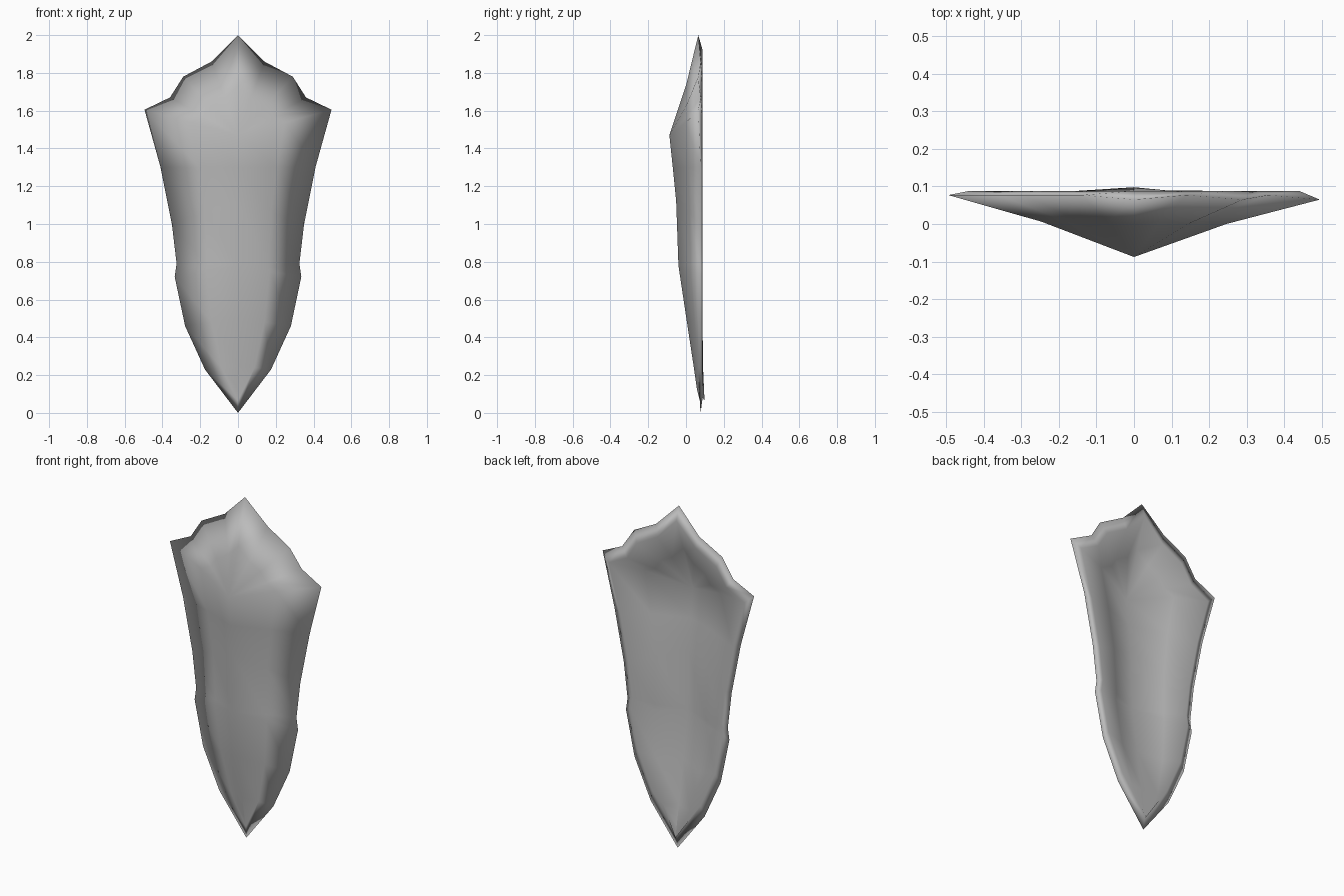
import bpy
import bmesh
from mathutils import Vector

cube = bpy.data.objects.get("Cube")
if cube:
    bpy.data.objects.remove(cube, do_unlink=True)

grey = bpy.data.materials.new("plain grey")
grey.use_nodes = True
colour = (0.5, 0.5, 0.5, 1)
grey.diffuse_color = colour
grey.node_tree.nodes["Principled BSDF"].inputs["Base Color"].default_value = colour

# Half outline from the top point to the bottom tip: x, z
OUTLINE = [(0, 2), (.14, 1.86), (.29, 1.78), (.36, 1.67), (.495, 1.605), (.41, 1.3),
           (.35, 1), (.325, .79), (.335, .72), (.28, .46), (.175, .23), (0, 0)]
# Point on the centre ridge that each outline point runs to: y, z
RIDGE = [(-.088, 1.47)] * 5 + [(-.07, 1.3), (-.052, 1.12), (-.04, .78), (-.04, .78),
                               (.002, .5), (.04, .25), (.057, .13)]
DIPPED = (0, 2, 4)      # outline points set slightly forward on one side
RIM_Y = .088
THICKNESS = .025


def stations():
    """Outline, middle and ridge points, all the way round."""
    last = len(OUTLINE) - 1
    order = [(i, 1) for i in range(last + 1)] + [(i, -1) for i in range(last - 1, 0, -1)]
    for i, side in order:
        x, z = OUTLINE[i]
        dipped = i == 0 or (side > 0 and i in DIPPED)
        edge = Vector((x * side, .065 if dipped else .077, z))
        ridge = Vector((0, *RIDGE[i]))
        middle = edge.lerp(ridge, .5)
        middle.y += .012 if i < 5 else .006
        yield edge, middle, ridge


def inset(p):
    return Vector((p.x * .89, RIM_Y, 1 + (p.z - 1) * .92))


# Each section runs from the front ridge, round the rim, to the hollow back
back = Vector((0, THICKNESS, 0))
bm = bmesh.new()
sections = []
for edge, middle, ridge in stations():
    path = [ridge, middle, edge, inset(edge), middle + back, ridge + back]
    sections.append([bm.verts.new(p) for p in path])

for a, b in zip(sections, sections[1:] + sections[:1]):
    for k in range(len(a) - 1):
        bm.faces.new((a[k], a[k + 1], b[k + 1], b[k]))

# Join both halves along the ridge
bmesh.ops.remove_doubles(bm, verts=bm.verts, dist=.0005)
bmesh.ops.recalc_face_normals(bm, faces=bm.faces)
for face in bm.faces:
    face.smooth = True

mesh = bpy.data.meshes.new("shield_plate")
bm.to_mesh(mesh)
bm.free()
mesh.materials.append(grey)
shield = bpy.data.objects.new("shield_plate", mesh)
bpy.context.collection.objects.link(shield)
